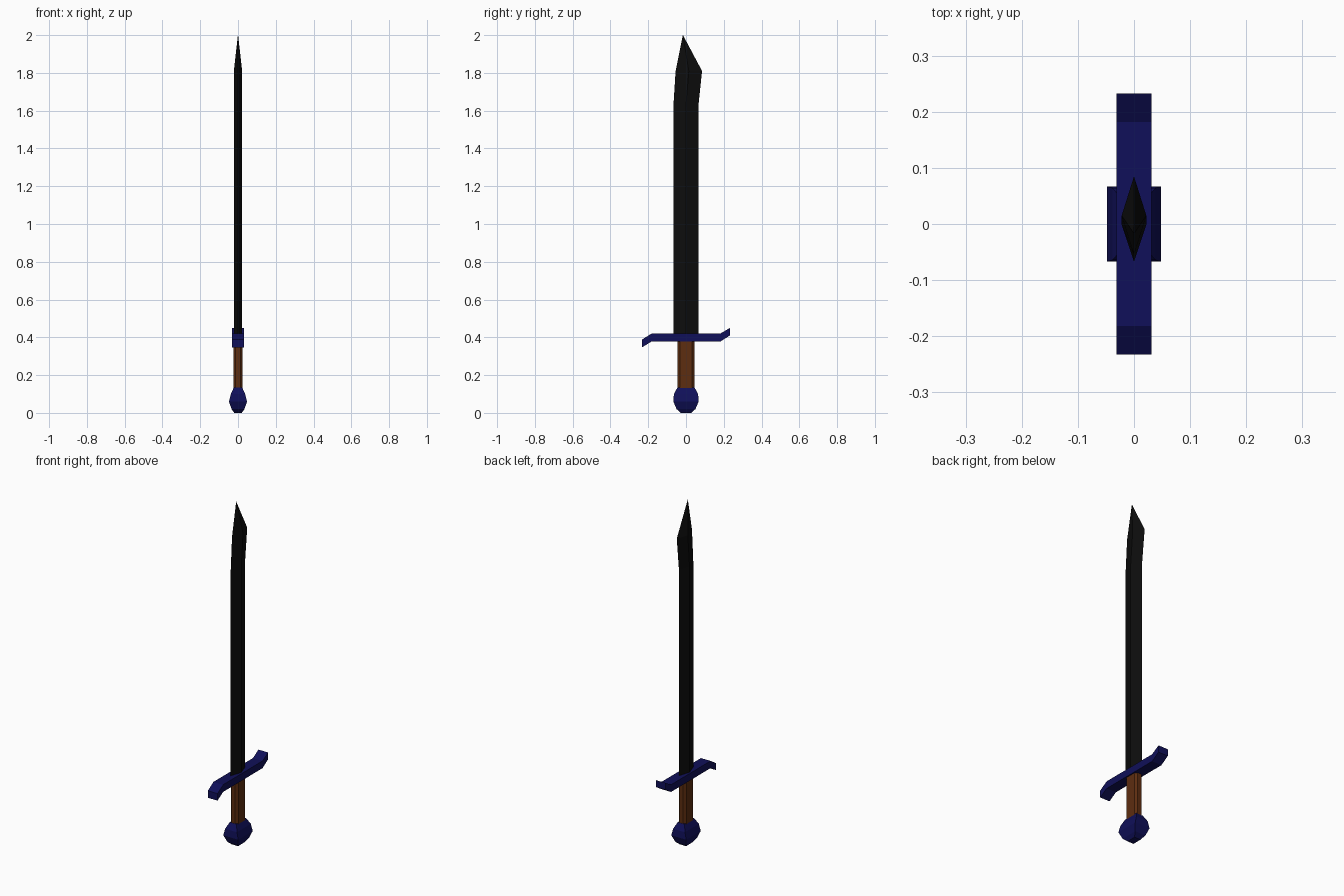
import bpy, bmesh

cube = bpy.data.objects.get("Cube")
if cube:
    bpy.data.objects.remove(cube, do_unlink=True)


def material(name, color):
    m = bpy.data.materials.new(name)
    m.use_nodes = True
    m.diffuse_color = (*color, 1)
    m.node_tree.nodes["Principled BSDF"].inputs["Base Color"].default_value = (*color, 1)
    return m


black = material("black steel", (0.004, 0.004, 0.004))
blue = material("navy blue", (0.005, 0.005, 0.1))
brown = material("brown leather", (0.11, 0.026, 0.005))


def loft(name, rings, mat):
    """Join equal-length rings of points with quads and cap both ends."""
    bm = bmesh.new()
    loops = [[bm.verts.new(p) for p in ring] for ring in rings]
    n = len(loops[0])
    for a, b in zip(loops, loops[1:]):
        for i in range(n):
            j = (i + 1) % n
            bm.faces.new((a[i], a[j], b[j], b[i]))
    bm.faces.new(loops[0])
    bm.faces.new(loops[-1])
    bmesh.ops.remove_doubles(bm, verts=bm.verts, dist=0.0005)
    bmesh.ops.recalc_face_normals(bm, faces=bm.faces)
    mesh = bpy.data.meshes.new(name)
    bm.to_mesh(mesh)
    bm.free()
    mesh.materials.append(mat)
    ob = bpy.data.objects.new(name, mesh)
    bpy.context.collection.objects.link(ob)
    return ob


# Blade: diamond section, flaring backward before the tip
def diamond(z, y0, y1, w):
    mid = (y0 + y1) / 2
    return [(w, mid, z), (0, y1, z), (-w, mid, z), (0, y0, z)]


loft("blade", [diamond(0.40, -0.067, 0.065, 0.022),
               diamond(1.62, -0.067, 0.065, 0.022),
               diamond(1.81, -0.055, 0.085, 0.022),
               diamond(2.0, -0.017, -0.016, 0.0005)], black)


# Crossguard: S-shaped bar, ends bent down at the front and up at the back
def bar(y, z0, z1, w=0.031):
    return [(-w, y, z0), (w, y, z0), (w, y, z1), (-w, y, z1)]


loft("crossguard", [bar(-0.233, 0.347, 0.388), bar(-0.182, 0.378, 0.42),
                    bar(0.182, 0.378, 0.42), bar(0.233, 0.41, 0.45)], blue)


# Grip: flattened octagon
def octagon(z, x, y):
    a, b = x * 0.5, y * 0.7
    return [(x, -b, z), (x, b, z), (a, y, z), (-a, y, z),
            (-x, b, z), (-x, -b, z), (-a, -y, z), (a, -y, z)]


loft("grip", [octagon(0.11, 0.024, 0.044), octagon(0.39, 0.024, 0.044)], brown)


# Pommel: faceted block, widest below its middle
def block(z, x, y):
    return [(x, -y, z), (x, y, z), (-x, y, z), (-x, -y, z)]


loft("pommel", [block(0.0, 0.02, 0.028), block(0.02, 0.034, 0.05),
                block(0.06, 0.048, 0.067), block(0.1, 0.038, 0.064),
                block(0.135, 0.022, 0.045)], blue)
